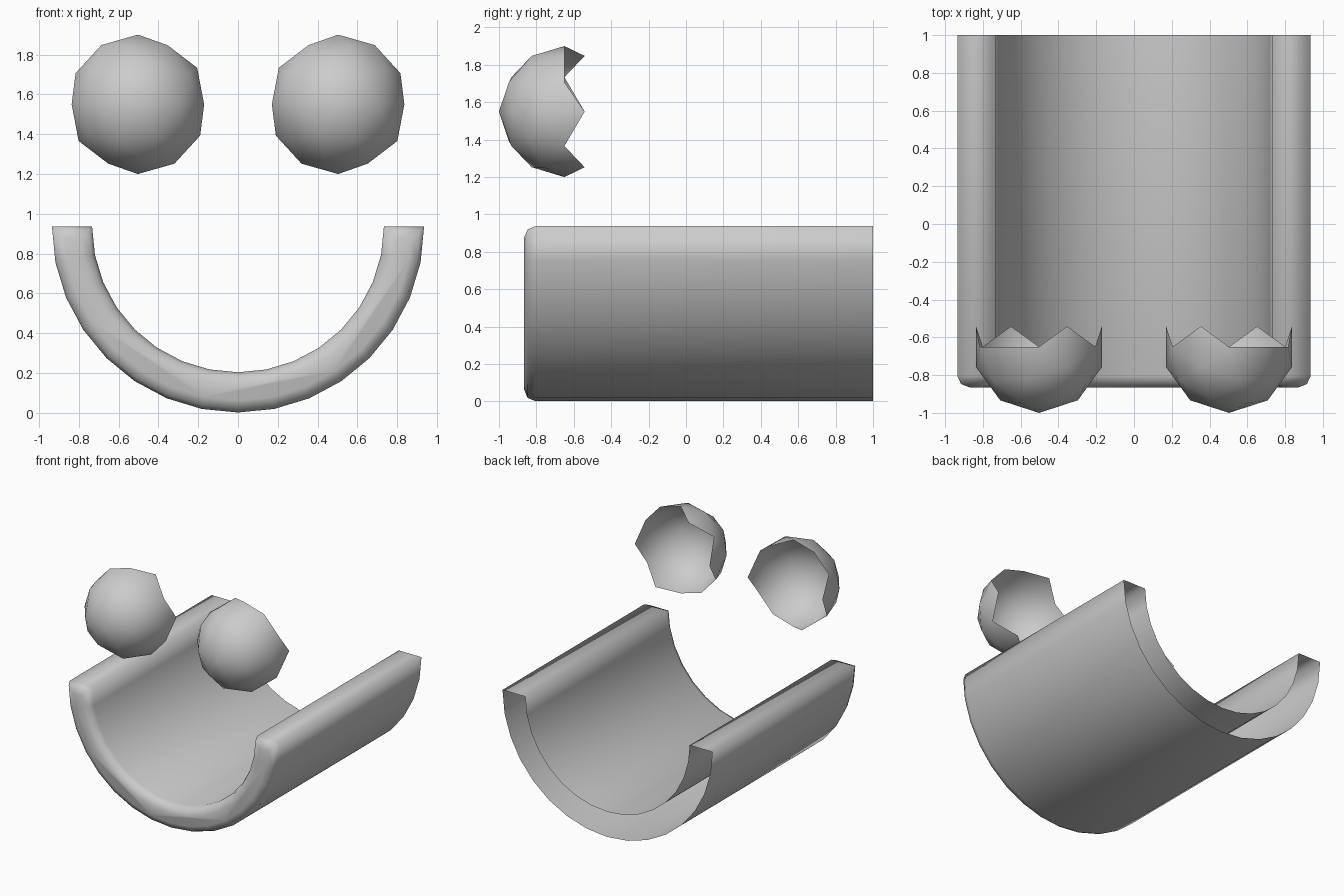
import bpy, bmesh, math
from mathutils import Vector

if "Cube" in bpy.data.objects:
    bpy.data.objects.remove(bpy.data.objects["Cube"])

def finish(bm, name):
    for f in bm.faces:
        f.smooth = True
    me = bpy.data.meshes.new(name)
    bm.to_mesh(me)
    bm.free()
    ob = bpy.data.objects.new(name, me)
    bpy.context.collection.objects.link(ob)
    return ob

# Mouth: half-ring profile extruded backwards, open at the rear
OUTER, INNER, CZ = 0.935, 0.733, 0.937
FRONT, BACK, STEPS = -0.865, 1.0, 16

def arc(radius):
    return [(radius * math.cos(math.pi * (1 + i / STEPS)),
             CZ + radius * math.sin(math.pi * (1 + i / STEPS)))
            for i in range(STEPS + 1)]

profile = arc(OUTER) + arc(INNER)[::-1]
bm = bmesh.new()
front = [bm.verts.new((x, FRONT, z)) for x, z in profile]
back = [bm.verts.new((x, BACK, z)) for x, z in profile]
n = len(profile)
cap = bm.faces.new(front)
for i in range(n):
    j = (i + 1) % n
    bm.faces.new((front[j], front[i], back[i], back[j]))
bm.normal_update()
# Rounded front rim
bmesh.ops.bevel(bm, geom=list(cap.edges), offset=0.06, offset_type='OFFSET',
                segments=2, profile=0.5, affect='EDGES')
finish(bm, "mouth")

# Eyes: faceted spheres with the rear cut away, mirrored left and right
def eye(name, side):
    bm = bmesh.new()
    bmesh.ops.create_icosphere(bm, subdivisions=2, radius=0.35)
    rear = [v for v in bm.verts if v.co.y > 0.13]
    bmesh.ops.delete(bm, geom=rear, context='VERTS')
    for v in bm.verts:
        v.co = Vector((side * (v.co.x + 0.503), v.co.y - 0.65, v.co.z + 1.55))
    if side < 0:
        bmesh.ops.reverse_faces(bm, faces=bm.faces[:])
    finish(bm, name)

eye("right_eye", 1)
eye("left_eye", -1)
